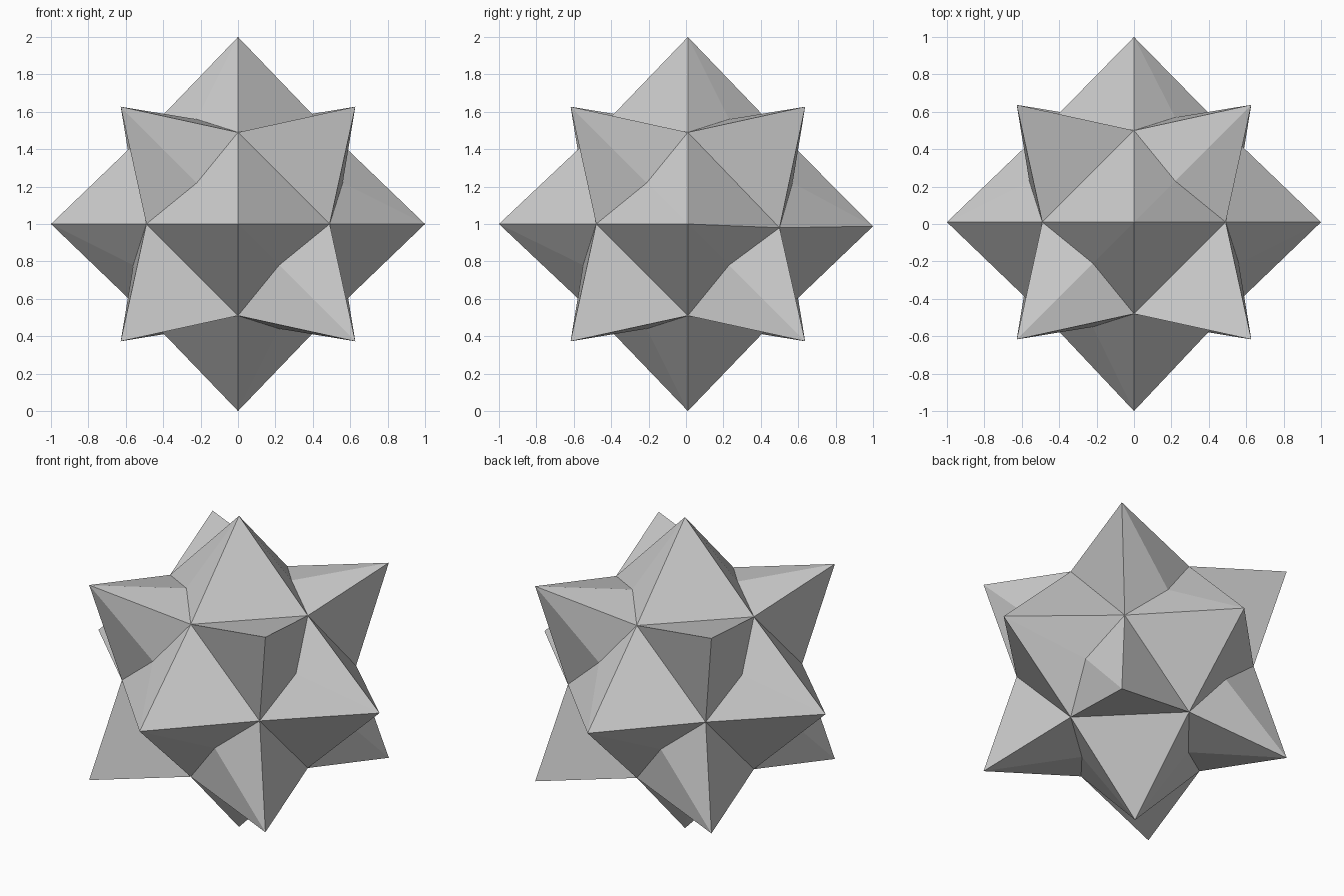
import bpy, bmesh
from itertools import product
from mathutils import Vector

if "Cube" in bpy.data.objects:
    bpy.data.objects.remove(bpy.data.objects["Cube"])

TIP, VALLEY, CORNER = 1.0, 0.49, 0.627
KINK_OUT, KINK_SIDE = 0.56, 0.22
bm = bmesh.new()
cache = {}


def vert(x, y, z):
    """Shared vertex, measured from the centre of the star."""
    key = (round(x, 4), round(y, 4), round(z, 4))
    if key not in cache:
        co = Vector(key)
        if abs(y) < TIP:
            co.y += 0.01                    # body sits slightly towards the back
        if key == (VALLEY, VALLEY, 0):
            co.z -= 0.02                    # small hand-made unevenness
        if key == (0, TIP, 0):
            co.z -= 0.012
        cache[key] = bm.verts.new(co + Vector((0, 0, 1)))
    return cache[key]


# Eight corner spikes; each side borders one triangle of an axis spike
for s in product((-1, 1), repeat=3):
    corner = vert(*(CORNER * c for c in s))
    parity = s[0] * s[1] * s[2]
    for axis in range(3):
        j, k = (axis + 1) % 3, (axis + 2) % 3

        def point(out, a, b):
            p = [0, 0, 0]
            p[axis], p[j], p[k] = out * s[axis], a * s[j], b * s[k]
            return vert(*p)

        tip = point(TIP, 0, 0)
        v1 = point(VALLEY, VALLEY, 0)
        v2 = point(VALLEY, 0, VALLEY)
        # Alternate sides have a shallow fold at the middle of the valley
        if (parity < 0) == (axis == 0):
            fold = point(KINK_OUT, KINK_SIDE, KINK_SIDE)
            faces = [(tip, v1, fold), (tip, fold, v2),
                     (corner, fold, v1), (corner, v2, fold)]
        else:
            faces = [(tip, v1, v2), (corner, v2, v1)]
        for f in faces:
            bm.faces.new(f)

bmesh.ops.recalc_face_normals(bm, faces=bm.faces)
mesh = bpy.data.meshes.new("spiked_star")
bm.to_mesh(mesh)
bm.free()
bpy.context.collection.objects.link(bpy.data.objects.new("spiked_star", mesh))
